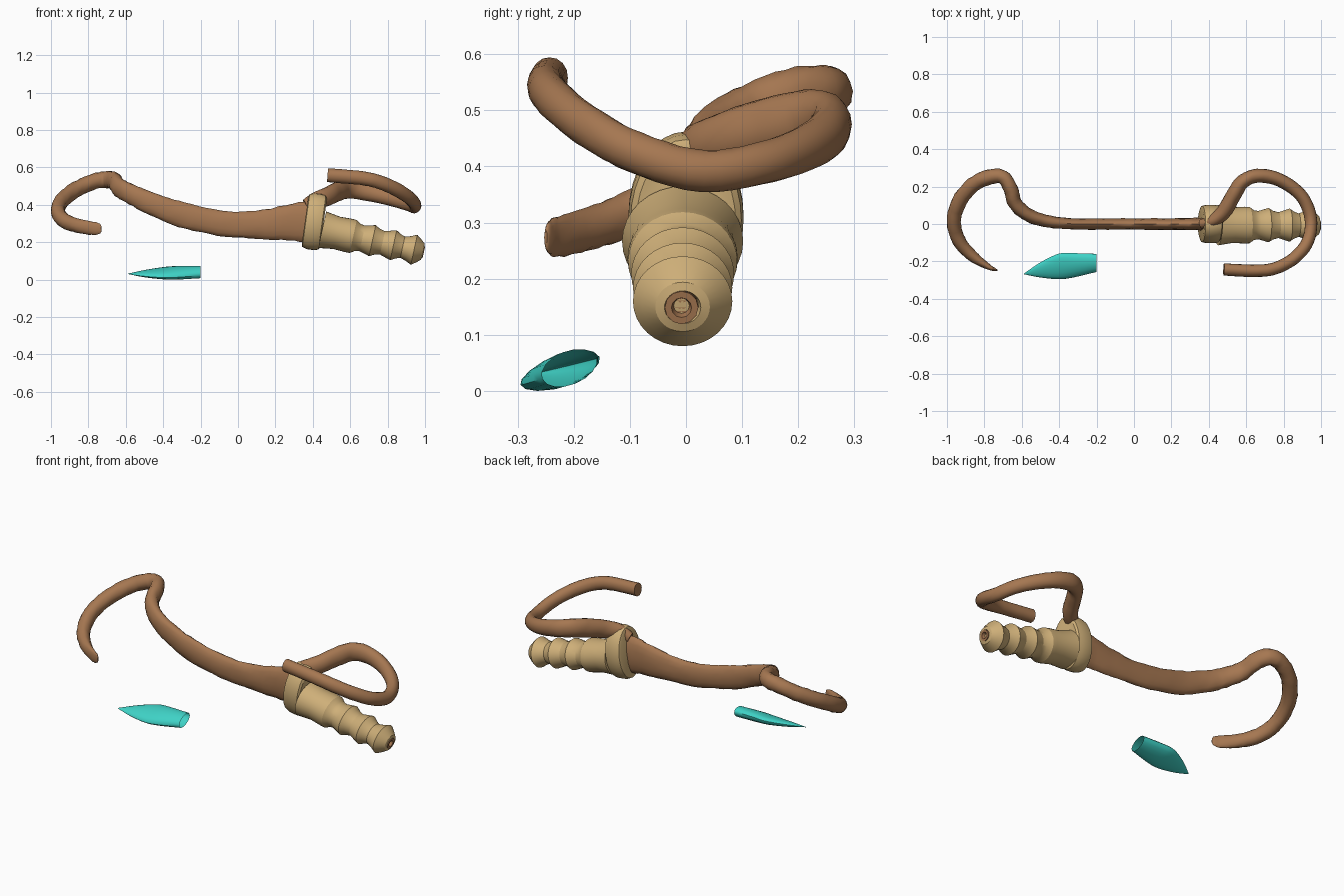
import bpy, bmesh, math, random
from mathutils import Vector

random.seed(4)

def material(name, rgb):
    m = bpy.data.materials.new(name)
    m.diffuse_color = (*rgb, 1)
    return m

BARK = material("bark brown", (0.38, 0.185, 0.083))
TAN = material("pale wood", (0.62, 0.43, 0.19))
TEAL = material("teal blade", (0.05, 0.65, 0.57))

def loft(name, rings, mat, cap_start=True, cap_end=True, angle=40):
    """Skin a list of equally sized point rings."""
    bm = bmesh.new()
    vr = [[bm.verts.new(p) for p in r] for r in rings]
    n = len(rings[0])
    for a, b in zip(vr, vr[1:]):
        for i in range(n):
            j = (i + 1) % n
            bm.faces.new((a[i], a[j], b[j], b[i]))
    if cap_start:
        bm.faces.new(vr[0][::-1])
    if cap_end:
        bm.faces.new(vr[-1])
    bmesh.ops.recalc_face_normals(bm, faces=bm.faces)
    me = bpy.data.meshes.new(name)
    bm.to_mesh(me)
    bm.free()
    me.materials.append(mat)
    ob = bpy.data.objects.new(name, me)
    bpy.context.collection.objects.link(ob)
    bpy.context.view_layer.objects.active = ob
    ob.select_set(True)
    bpy.ops.object.shade_smooth_by_angle(angle=math.radians(angle))
    ob.select_set(False)
    return ob

def catmull(pts, steps):
    """Smooth a list of value tuples."""
    p = [Vector(q) for q in pts]
    p = [p[0] * 2 - p[1]] + p + [p[-1] * 2 - p[-2]]
    out = []
    for i in range(1, len(p) - 2):
        a, b, c, d = p[i - 1:i + 3]
        for k in range(steps):
            t = k / steps
            out.append(0.5 * (2 * b + (c - a) * t + (2 * a - 5 * b + 4 * c - d) * t * t
                              + (3 * b - a - 3 * c + d) * t ** 3))
    return out + [p[-2]]

def branch(name, pts, rough, steps=5, n=16):
    """Sweep an upright ellipse; each point is x, y, z, half width, half height."""
    s = catmull(pts, steps)
    rings = []
    for i, q in enumerate(s):
        c = Vector(q[:3])
        t = (Vector(s[min(i + 1, len(s) - 1)][:3]) - Vector(s[max(i - 1, 0)][:3])).normalized()
        side = t.cross(Vector((0, 0, 1))).normalized()
        up = side.cross(t)
        ring = []
        for k in range(n):
            a = 2 * math.pi * k / n
            f = 1 + random.uniform(-rough, rough)
            ring.append(c + (side * q[3] * math.cos(a) + up * q[4] * math.sin(a)) * f)
        rings.append(ring)
    return loft(name, rings, BARK, angle=50)

def lathe(name, origin, tilt, profile, mat, sy=1.0, n=32, angle=40):
    """Turn (distance, radius) pairs about an axis along x that dips by tilt."""
    ax = Vector((math.cos(tilt), 0, -math.sin(tilt)))
    up = Vector((math.sin(tilt), 0, math.cos(tilt)))
    o = Vector(origin)
    rings = [[o + ax * d + up * r * math.sin(2 * math.pi * k / n)
              + Vector((0, r * sy * math.cos(2 * math.pi * k / n), 0))
              for k in range(n)] for d, r in profile]
    return loft(name, rings, mat, angle=angle)

# Main limb, running into the left hook
branch("main_limb_and_hook", [
    (0.42, 0, 0.31, 0.035, 0.115), (0.30, 0, 0.307, 0.033, 0.10),
    (0.10, 0, 0.293, 0.03, 0.074), (-0.10, 0, 0.302, 0.03, 0.068),
    (-0.30, 0, 0.347, 0.03, 0.066), (-0.45, 0.012, 0.402, 0.032, 0.06),
    (-0.56, 0.045, 0.45, 0.036, 0.054), (-0.635, 0.11, 0.492, 0.038, 0.052),
    (-0.66, 0.19, 0.525, 0.038, 0.05), (-0.70, 0.25, 0.535, 0.038, 0.045),
    (-0.77, 0.252, 0.525, 0.04, 0.042), (-0.86, 0.21, 0.485, 0.04, 0.042),
    (-0.935, 0.12, 0.43, 0.04, 0.042), (-0.963, 0.01, 0.37, 0.038, 0.042),
    (-0.935, -0.09, 0.32, 0.036, 0.04), (-0.865, -0.17, 0.29, 0.03, 0.038),
    (-0.78, -0.228, 0.275, 0.016, 0.036), (-0.74, -0.245, 0.273, 0.007, 0.027),
    (-0.73, -0.25, 0.273, 0.003, 0.012)], 0.05)

# Right tendril, looping around behind and over the handle
branch("hand_loop", [
    (0.36, 0, 0.40, 0.025, 0.03), (0.42, 0.015, 0.425, 0.033, 0.045),
    (0.48, 0.065, 0.445, 0.04, 0.05), (0.53, 0.15, 0.47, 0.04, 0.053),
    (0.58, 0.225, 0.485, 0.038, 0.052), (0.66, 0.258, 0.475, 0.037, 0.048),
    (0.78, 0.235, 0.445, 0.036, 0.042), (0.895, 0.15, 0.41, 0.034, 0.038),
    (0.945, 0.03, 0.392, 0.033, 0.037), (0.93, -0.09, 0.425, 0.033, 0.037),
    (0.86, -0.18, 0.475, 0.033, 0.037), (0.76, -0.235, 0.52, 0.033, 0.037),
    (0.66, -0.25, 0.543, 0.033, 0.037), (0.48, -0.243, 0.558, 0.033, 0.037)], 0.025)

# Oval collar between limb and handle
lathe("collar", (0.408, 0, 0.31), math.radians(8), [
    (-0.05, 0.125), (-0.045, 0.143), (-0.02, 0.151), (0.02, 0.151),
    (0.042, 0.145), (0.05, 0.13)], TAN, sy=0.68, angle=30)

# Ribbed handle
DIP = math.radians(12.3)
ribs = [(0.0, 0.1), (0.08, 0.088), (0.145, 0.091), (0.17, 0.090), (0.195, 0.074),
        (0.22, 0.07), (0.25, 0.078), (0.275, 0.085), (0.30, 0.071), (0.33, 0.064),
        (0.36, 0.073), (0.39, 0.082), (0.415, 0.067), (0.44, 0.058),
        (0.47, 0.067), (0.503, 0.082), (0.525, 0.066), (0.55, 0.045),
        (0.554, 0.03), (0.54, 0.026)]
lathe("handle", (0.45, -0.006, 0.267), DIP, ribs, TAN, sy=1.08, angle=25)

# Hollow core showing at the handle end
lathe("handle_core", (0.45, -0.008, 0.267), DIP, [
    (0.53, 0.03), (0.557, 0.03), (0.557, 0.018), (0.54, 0.014), (0.54, 0.005)],
    BARK, n=12)

# Loose leaf-shaped blade, open at its blunt end: x, both edges (y, z), half thickness
blade = catmull([
    (-0.587, -0.269, 0.030, -0.264, 0.032, 0.001),
    (-0.50, -0.286, 0.018, -0.205, 0.046, 0.014),
    (-0.40, -0.295, 0.011, -0.158, 0.058, 0.024),
    (-0.32, -0.285, 0.013, -0.156, 0.061, 0.029),
    (-0.20, -0.256, 0.022, -0.160, 0.060, 0.030)], 4)
rings = []
for x, y0, z0, y1, z1, t in blade:
    mid = Vector((x, (y0 + y1) / 2, (z0 + z1) / 2))
    half = Vector((0, (y1 - y0) / 2, (z1 - z0) / 2))
    nrm = Vector((0, -half.z, half.y)).normalized()
    rings.append([mid + half * math.cos(a) + nrm * t * math.sin(a)
                  for a in (2 * math.pi * k / 16 for k in range(16))])
loft("loose_blade", rings, TEAL, cap_end=False)
